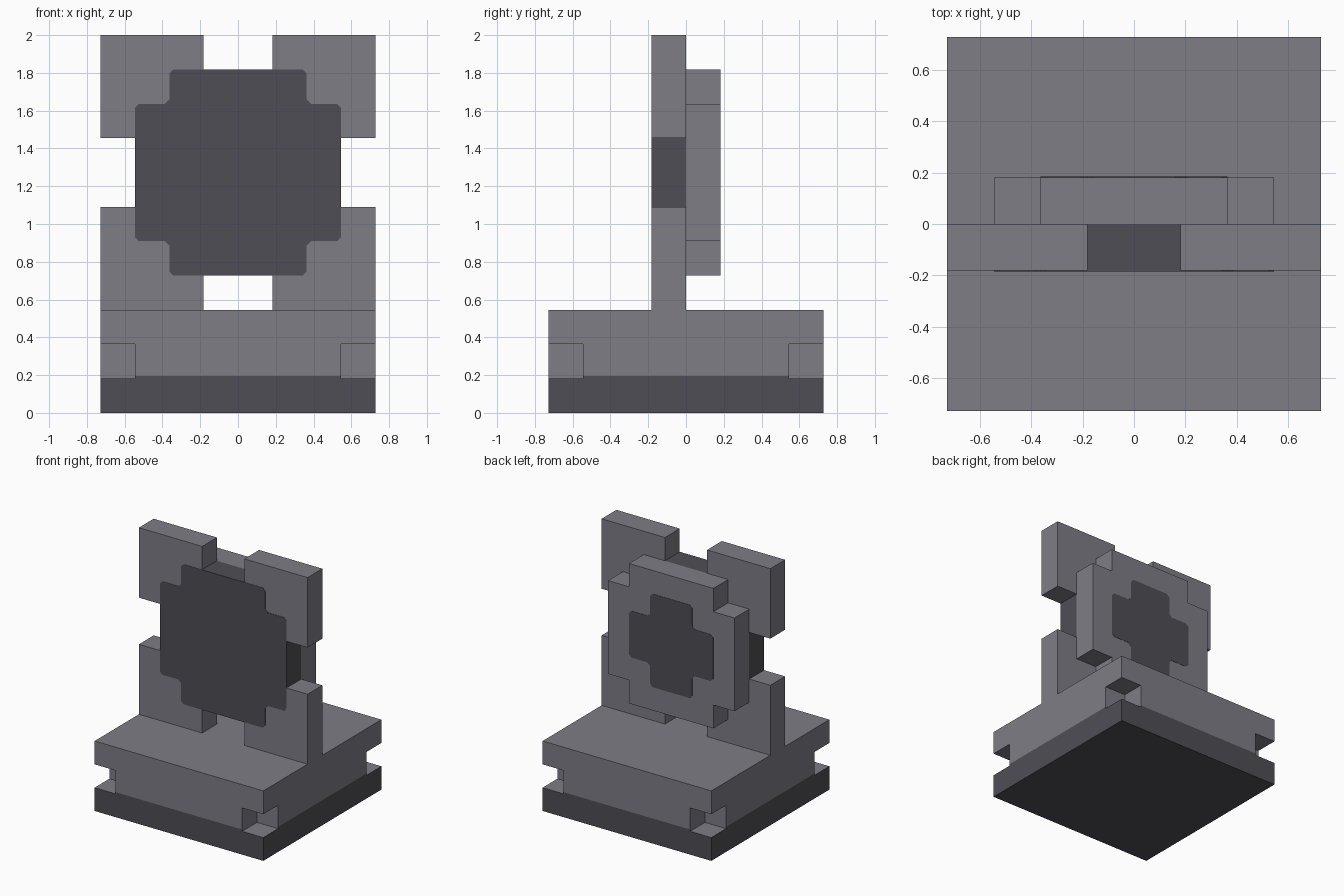
import bpy, bmesh
from mathutils import Vector

if "Cube" in bpy.data.objects:
    bpy.data.objects.remove(bpy.data.objects["Cube"])

U = 2 / 11            # one modelling unit: the model is 8 x 8 x 11 units
BAND = 0.195          # top of the dark band round the base


def material(name, rgb):
    m = bpy.data.materials.new(name)
    m.diffuse_color = (*rgb, 1)
    m.use_nodes = True
    m.node_tree.nodes["Principled BSDF"].inputs["Base Color"].default_value = m.diffuse_color
    return m


light = material("light grey", (0.209, 0.205, 0.235))
dark = material("dark grey", (0.078, 0.076, 0.091))


def upright_prism(name, outline, y0, y1, mats):
    """Extrude an (x, z) outline along y."""
    bm = bmesh.new()
    face = bm.faces.new([bm.verts.new((x, y0, z)) for x, z in outline])
    ext = bmesh.ops.extrude_face_region(bm, geom=[face])
    verts = [v for v in ext["geom"] if isinstance(v, bmesh.types.BMVert)]
    bmesh.ops.translate(bm, verts=verts, vec=(0, y1 - y0, 0))
    bmesh.ops.recalc_face_normals(bm, faces=bm.faces)
    return finish(name, bm, mats)


def finish(name, bm, mats):
    me = bpy.data.meshes.new(name)
    bm.to_mesh(me)
    bm.free()
    for m in mats:
        me.materials.append(m)
    ob = bpy.data.objects.new(name, me)
    bpy.context.collection.objects.link(ob)
    return ob


def box(name, lo, hi, mats=()):
    x0, x1, z0, z1 = lo[0], hi[0], lo[2], hi[2]
    return upright_prism(name, [(x0, z0), (x1, z0), (x1, z1), (x0, z1)], lo[1], hi[1], mats)


def stepped_disc(a, b, cut=0.0):
    """Square of half-width b with corners stepped in to a; optional clipped corners."""
    a, b, c = a * U, b * U, 7 * U
    q = [(b, -a), (b, a), (a, a), (a, b), (-a, b), (-a, a),
         (-b, a), (-b, -a), (-a, -a), (-a, -b), (a, -b), (a, -a)]
    pts = []
    for i, p in enumerate(q):
        p = Vector(p)
        if cut:
            for n in (q[i - 1], q[(i + 1) % len(q)]):
                pts.append(p + (Vector(n) - p).normalized() * cut)
        else:
            pts.append(p)
    return [(p.x, p.y + c) for p in pts]


# Base block with a notch cut from each corner
base = box("base", (-4 * U, -4 * U, 0), (4 * U, 4 * U, 3 * U), [light, dark])
for sx in (-1, 1):
    for sy in (-1, 1):
        xs, ys = sorted((3 * sx, 5 * sx)), sorted((3 * sy, 5 * sy))
        cutter = box("notch_cutter", (xs[0] * U, ys[0] * U, U), (xs[1] * U, ys[1] * U, 2 * U))
        cutter.hide_render = True
        mod = base.modifiers.new("notch", "BOOLEAN")
        mod.operation, mod.solver, mod.object = "DIFFERENCE", "EXACT", cutter
bpy.context.view_layer.update()
cut_mesh = bpy.data.meshes.new_from_object(base.evaluated_get(bpy.context.evaluated_depsgraph_get()))
base.modifiers.clear()
base.data = cut_mesh
for ob in [o for o in bpy.data.objects if o.name.startswith("notch_cutter")]:
    bpy.data.objects.remove(ob)

# Dark underside and dark band on the outer walls of the base
bm = bmesh.new()
bm.from_mesh(cut_mesh)
bmesh.ops.bisect_plane(bm, geom=bm.verts[:] + bm.edges[:] + bm.faces[:],
                       plane_co=(0, 0, BAND), plane_no=(0, 0, 1))
for f in bm.faces:
    low = max(v.co.z for v in f.verts) < BAND + 0.001
    c = f.calc_center_median()
    outer = max(abs(c.x), abs(c.y)) > 3.9 * U or f.normal.z < -0.5
    f.material_index = 1 if low and outer and f.normal.z < 0.5 else 0
bm.to_mesh(cut_mesh)
bm.free()

# Upright panel with a notch in the middle of each side
quarter = [(4, -4), (4, -1), (3, -1), (3, 1), (4, 1)]
outline = []
for _ in range(4):
    outline += quarter
    quarter = [(-z, x) for x, z in quarter]
panel = upright_prism("panel", [(x * U, (z + 7) * U) for i, (x, z) in enumerate(outline)
                                if (x, z) != outline[i - 1]], -U, 0, [light, dark])
centre = Vector((0, 0, 7 * U))
for p in panel.data.polygons:           # notch floors are dark
    if abs(p.normal.dot(p.center - centre) - 3 * U) < 0.01:
        p.material_index = 1

# Dark screen on the panel front, stepped disc behind, dark cross on its back
upright_prism("front_screen", stepped_disc(2, 3, 0.022), -U - 0.002, -U + 0.001, [dark])
upright_prism("back_disc", stepped_disc(2, 3), 0, U, [light])
upright_prism("back_cross", stepped_disc(1, 2, 0.022), U - 0.001, U + 0.002, [dark])
